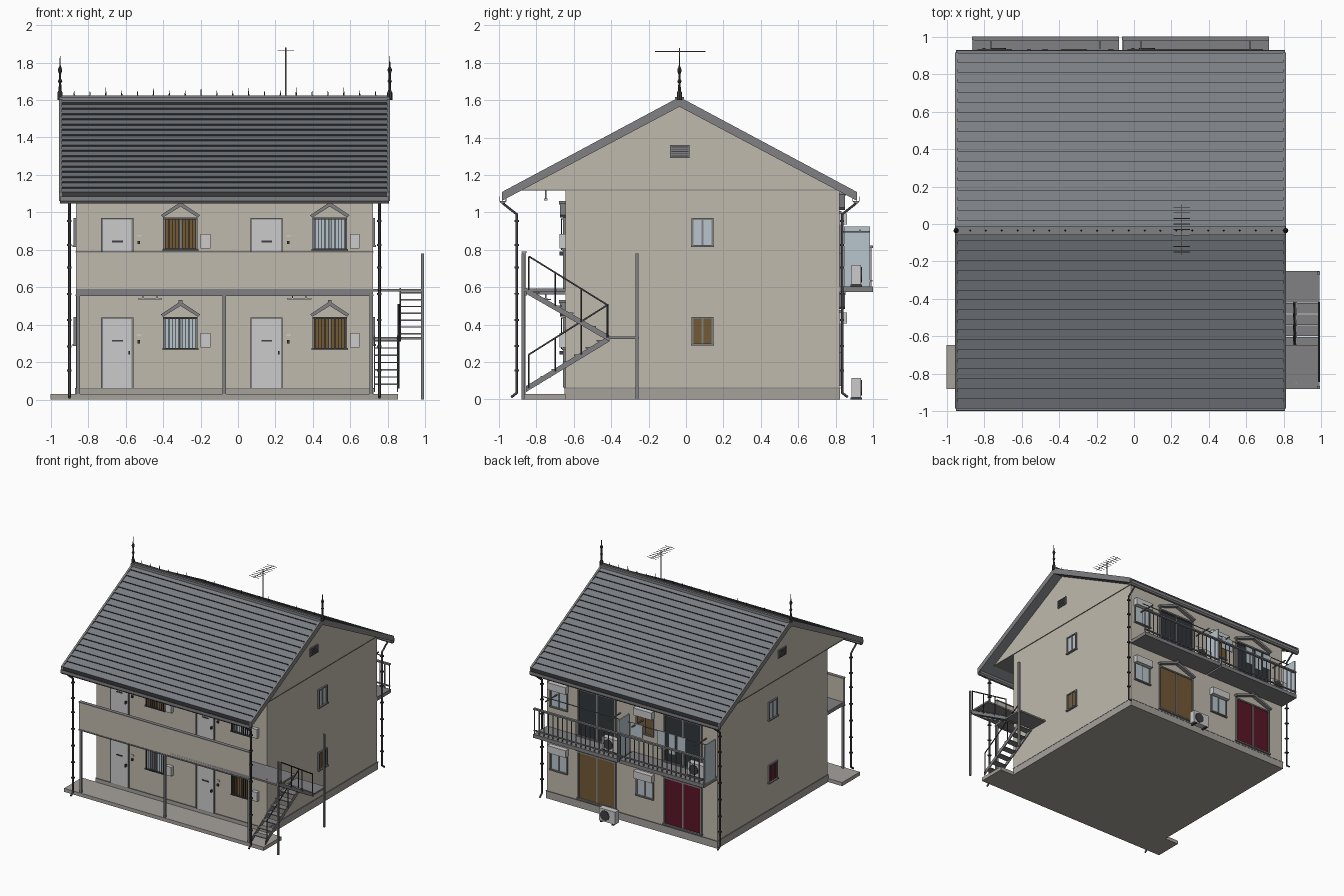
import bpy, bmesh, math
from mathutils import Matrix

if "Cube" in bpy.data.objects:
    bpy.data.objects.remove(bpy.data.objects["Cube"])


def mat(name, r, g, b):
    m = bpy.data.materials.new(name)
    m.diffuse_color = (r, g, b, 1)
    m.use_nodes = True
    m.node_tree.nodes["Principled BSDF"].inputs["Base Color"].default_value = m.diffuse_color
    return m


WALL = mat("wall", .53, .49, .42)
BASE = mat("base", .38, .36, .33)
ROOF = mat("roof", .20, .215, .235)
GREY = mat("grey_trim", .22, .22, .23)
DARK = mat("dark_metal", .05, .05, .055)
DOOR = mat("door", .54, .56, .54)
PALE = mat("pale_blue", .48, .56, .61)
BROWN = mat("brown_curtain", .17, .10, .035)
RED = mat("red_curtain", .10, .008, .02)
NIGHT = mat("dark_glass", .03, .037, .045)
X0, X1, Y0, Y1 = -.865, .72, -.645, .82      # house walls
RY, RZ, SL = -.035, 1.605, .535              # ridge position and roof slope


def finish(name, bm, m):
    bmesh.ops.recalc_face_normals(bm, faces=bm.faces)
    me = bpy.data.meshes.new(name)
    bm.to_mesh(me)
    bm.free()
    me.materials.append(m)
    ob = bpy.data.objects.new(name, me)
    bpy.context.collection.objects.link(ob)
    return ob


def boxes(name, m, *bounds):
    bm = bmesh.new()
    for a, b, c, d, e, f in bounds:
        M = Matrix.Translation(((a+b)/2, (c+d)/2, (e+f)/2)) @ Matrix.Diagonal((abs(b-a), abs(d-c), abs(f-e), 1))
        bmesh.ops.create_cube(bm, size=1, matrix=M)
    return finish(name, bm, m)


def prism(name, m, pts, axis, a, b):
    bm = bmesh.new()
    put = (lambda p, t: (t, p[0], p[1])) if axis == 'x' else (lambda p, t: (p[0], t, p[1]))
    f = bm.faces.new([bm.verts.new(put(p, a)) for p in pts])
    g = bmesh.ops.extrude_face_region(bm, geom=[f])
    v = [e for e in g['geom'] if isinstance(e, bmesh.types.BMVert)]
    bmesh.ops.translate(bm, verts=v, vec=(b-a, 0, 0) if axis == 'x' else (0, b-a, 0))
    return finish(name, bm, m)


def tubes(name, m, r, paths, res=1):
    cu = bpy.data.curves.new(name, 'CURVE')
    cu.dimensions, cu.bevel_depth, cu.bevel_resolution, cu.use_fill_caps = '3D', r, res, True
    for path in paths:
        s = cu.splines.new('POLY')
        s.points.add(len(path)-1)
        for p, co in zip(s.points, path):
            p.co = (*co, 1)
    cu.materials.append(m)
    ob = bpy.data.objects.new(name, cu)
    bpy.context.collection.objects.link(ob)
    bpy.ops.object.select_all(action='DESELECT')
    ob.select_set(True)
    bpy.context.view_layer.objects.active = ob
    bpy.ops.object.convert(target='MESH')


def on(face, a0, a1, d0, d1, z0, z1):
    """Box bounds on a wall: a along it, d outwards from it."""
    if face in ('front', 'back'):
        s, w = (-1, Y0) if face == 'front' else (1, Y1)
        return (a0, a1, w+s*d0, w+s*d1, z0, z1)
    s, w = (-1, X0) if face == 'left' else (1, X1)
    return (w+s*d0, w+s*d1, a0, a1, z0, z1)


def window(name, face, a0, a1, z0, z1, glass, t=.01, frame=GREY):
    mid = (a0+a1)/2
    boxes(name+"_pane", glass, on(face, a0, a1, -.01, .004, z0, z1))
    boxes(name+"_frame", frame,
          on(face, a0-t, a0, -.01, .012, z0, z1), on(face, a1, a1+t, -.01, .012, z0, z1),
          on(face, a0-t, a1+t, -.01, .012, z1, z1+t), on(face, a0-1.4*t, a1+1.4*t, -.01, .018, z0-t, z0),
          on(face, mid-t/2, mid+t/2, 0, .009, z0, z1))


def awning(name, face, c, half, z, rise, depth):
    w, s = (Y0, -1) if face == 'front' else (Y1, 1)
    pts = [(c-half, z), (c-half+.012, z-.012), (c, z+rise-.024), (c+half-.012, z-.012), (c+half, z), (c, z+rise)]
    prism(name, GREY, pts, 'y', w, w+s*depth)
    boxes(name+"_cap", GREY, on(face, c-.01, c+.01, 0, depth+.003, z+rise-.012, z+rise+.006))


# walls, foundation, gable block
boxes("house_walls", WALL, (X0, X1, Y0, Y1, .06, 1.12))
boxes("foundation", BASE, (X0-.004, X1+.004, Y0-.004, Y1+.004, 0, .06))
prism("gable", WALL, [(-.89, 1.12), (.82, 1.12), (RY, 1.575)], 'x', X0-.003, X1+.003)
boxes("wall_trim", GREY, (X0-.006, X1+.006, Y0-.006, Y1+.006, .058, .063),
      (X0-.006, X1+.006, -.89, .82, 1.117, 1.122))
boxes("entrance_slab", BASE, (-1, .855, -.88, Y0, 0, .03))

# roof with stepped tile courses
N, run = 18, .945
left = []
for i in range(N):
    d0, d1 = run*(1-i/N), run*(1-(i+1)/N)
    left += [(d0+.004, RZ-SL*d0+.0085), (d1, RZ-SL*d1)]
up = [(RY-d, z) for d, z in left]
down = [(RY+d, z) for d, z in reversed(left[:-1])]
under = [(RY+run, RZ-SL*run-.03), (RY, RZ-.035), (RY-run, RZ-SL*run-.03)]
roof = prism("tiled_roof", ROOF, up+down+under, 'x', -.945, .80)
roof.data.materials.append(DARK)
for p in roof.data.polygons:
    if abs(p.normal.y) > .6 and p.normal.z < .1:
        p.material_index = 1
e = .95
barge = [(RY-e, RZ-SL*e+.012), (RY, RZ+.012), (RY+e, RZ-SL*e+.012),
         (RY+e, RZ-SL*e-.035), (RY, RZ-.04), (RY-e, RZ-SL*e-.035)]
for n, a in (("left", -.955), ("right", .795)):
    prism(n+"_bargeboard", GREY, barge, 'x', a, a+.016)
for n, s in (("front", -1), ("back", 1)):
    g = RY+s*.925
    pts = [(g, 1.085), (g, 1.06), (g+s*.01, 1.048), (g+s*.028, 1.048), (g+s*.038, 1.06), (g+s*.038, 1.085),
           (g+s*.034, 1.085), (g+s*.034, 1.062), (g+s*.004, 1.062), (g+s*.004, 1.085)]
    prism(n+"_gutter", GREY, pts, 'x', -.95, .805)

# ridge, spikes, finials
boxes("ridge_cap", GREY, (-.955, .81, RY-.025, RY+.025, 1.592, 1.617), (-.94, .8, RY-.006, RY+.006, 1.61, 1.625))
bm = bmesh.new()
for i in range(20):
    h = .045 if i % 3 == 2 else .03
    bmesh.ops.create_cone(bm, segments=6, radius1=.005, radius2=.0005, depth=h, cap_ends=True,
                          matrix=Matrix.Translation((-.875+i*.0847, RY, 1.622+h/2)))
finish("ridge_spikes", bm, DARK)
prof = [(.014, 1.6), (.014, 1.64), (.008, 1.65), (.006, 1.69), (.012, 1.70), (.006, 1.712),
        (.006, 1.74), (.011, 1.755), (.011, 1.765), (.004, 1.78), (.001, 1.835)]
bm = bmesh.new()
for x in (-.95, .81):
    for (r0, z0), (r1, z1) in zip(prof, prof[1:]):
        bmesh.ops.create_cone(bm, segments=8, radius1=r0, radius2=r1, depth=z1-z0, cap_ends=True,
                              matrix=Matrix.Translation((x, RY, (z0+z1)/2)))
finish("finials", bm, DARK)

# aerial
tubes("aerial_mast", GREY, .004, [[(.255, RY, 1.6), (.255, RY, 1.88)]])
tubes("aerial_arms", GREY, .002, [[(.255, -.165, 1.86), (.255, .105, 1.86)]] +
      [[(.21, -.15+i*.03, 1.862), (.30, -.15+i*.03, 1.862)] for i in range(9)])

# downpipes with clips
pipes, clips = [], []
for x in (-.9, .755):
    for s, ye, yw in ((-1, -.975, -.905), (1, .905, .835)):
        pipes.append([(x, ye, 1.06), (x, ye, 1.045), (x, yw, .99), (x, yw, .035), (x, yw+s*.03, .012)])
        clips += [(x-.012, x+.012, yw-.011, yw+.011, z, z+.01) for z in (.15, .28, .42, .56, .7, .82, .95)]
tubes("downpipes", DARK, .008, pipes)
boxes("downpipe_clips", DARK, *clips)

# front walkway, parapet and posts
boxes("walkway_slab", GREY, (X0, X1, -.875, Y0, .56, .59))
boxes("parapet", WALL, (X0, X1, -.875, -.855, .56, .785))
boxes("parapet_cap", GREY, (X0-.003, X1+.003, -.88, -.85, .785, .792), (X0-.003, X1+.003, -.879, -.852, .553, .562))
boxes("walkway_posts", GREY, *[(x-.009, x+.009, -.875, -.857, .03, .56) for x in (-.853, -.073, .711)])

# front doors, barred windows, meter boxes, lamps
for fl, dz in (("lower", 0), ("upper", .53)):
    for side, dx in (("left", 0), ("right", .797)):
        n = f"{fl}_{side}_"
        boxes(n+"door", DOOR, on('front', -.722+dx, -.568+dx, 0, .008, .063+dz, .432+dz))
        boxes(n+"door_frame", GREY, *[on('front', a+dx, b+dx, 0, .013, c+dz, d+dz) for a, b, c, d in
              ((-.731, -.722, .063, .44), (-.568, -.559, .063, .44), (-.731, -.559, .432, .44))])
        boxes(n+"door_fittings", DARK, on('front', -.672+dx, -.615+dx, 0, .012, .31+dz, .32+dz),
              on('front', -.536+dx, -.522+dx, 0, .012, .30+dz, .318+dz),
              on('front', -.584+dx, -.576+dx, 0, .03, .24+dz, .26+dz))
        boxes(n+"bell_plate", DOOR, on('front', -.538+dx, -.515+dx, 0, .008, .34+dz, .35+dz))
        glass = PALE if (fl == "lower") == (side == "left") else BROWN
        window(n+"front_window", 'front', -.39+dx, -.225+dx, .275+dz, .432+dz, glass)
        boxes(n+"window_bars", DARK, *[on('front', -.388+dx+i*.0178, -.384+dx+i*.0178, .018, .023, .27+dz, .437+dz)
                                       for i in range(10)],
              *[on('front', -.4+dx, -.215+dx, .012, .02, z+dz, z+.006+dz) for z in (.27, .432)])
        awning(n+"front_awning", 'front', -.307+dx, .105, .455+dz, .07, .03)
        boxes(n+"meter_box", DOOR, on('front', -.2+dx, -.148+dx, 0, .03, .278+dz, .355+dz))
        boxes(n+"lamp", DOOR, (-.535+dx, -.405+dx, -.76, -.74, .534+dz, .543+dz))
        boxes(n+"lamp_stems", GREY, *[(x+dx, x+.006+dx, -.753, -.747, .54+dz, (.562 if dz == 0 else .592)+dz)
                                      for x in (-.51, -.436)])

# back windows, garden doors, awnings
for fl, dz in (("lower", 0), ("upper", .53)):
    for side, dx in (("left", 0), ("right", .8)):
        n = f"{fl}_{side}_back_"
        glass = NIGHT if dz else (RED if side == "left" else BROWN)
        window(n+"door", 'back', -.715+dx, -.385+dx, .085+dz, .465+dz, glass, .012)
        awning(n+"awning", 'back', -.55+dx, .19, .495+dz, .075, .03)
        window(n+"window", 'back', -.265+dx, -.125+dx, .26+dz, .405+dz,
               BROWN if dz and side == "left" else PALE)
        boxes(n+"shutter_box", DOOR, on('back', -.28+dx, -.11+dx, 0, .04, .405+dz, .465+dz))

# side windows and gable vents
for f in ('left', 'right'):
    window(f+"_lower_window", f, .04, .137, .298, .432, BROWN if f == 'right' else RED)
    window(f+"_upper_window", f, .04, .137, .825, .96, PALE)
    boxes(f+"_vent", GREY, on(f, -.085, .02, 0, .012, 1.292, 1.36))
    boxes(f+"_vent_slats", DARK, *[on(f, -.078, .013, .01, .015, 1.30+i*.012, 1.304+i*.012) for i in range(5)])

# balconies
for n, a, b in (("left", X0, -.08), ("right", -.065, X1)):
    boxes(n+"_balcony_slab", GREY, (a, b, Y1, 1, .575, .605))
    k = 18
    bars = [(a+.006+(b-a-.012)*i/k-.003, a+.006+(b-a-.012)*i/k+.003, .987, .993, .6, .815) for i in range(k+1)]
    boxes(n+"_balcony_railing", GREY, (a, b, .98, 1, .81, .822), (a, b, .984, .996, .63, .638), *bars)
    boxes(n+"_balcony_end", PALE, (a, a+.01, .845, .985, .605, .925))
    tubes(n+"_laundry_pole", GREY, .004, [[(a+.03, .93, .905), (b-.03, .93, .905)]])
    boxes(n+"_pole_arms", GREY, *[(x-.004, x+.004, Y1, .98, .893, .901) for x in (a+.1, b-.1)])
boxes("laundry", PALE, *[(x, x+w, .926, .934, z, .91) for x, w, z in
      ((-.46, .07, .76), (-.55, .06, .74), (-.65, .08, .78), (-.25, .11, .80))])


# air conditioners
def aircon(n, x, z):
    boxes(n, DOOR, (x-.075, x+.075, .885, .935, z+.01, z+.115))
    boxes(n+"_feet", DARK, *[(c-.008, c+.008, .88, .94, z, z+.01) for c in (x-.055, x+.055)])
    bm = bmesh.new()
    bmesh.ops.create_cone(bm, segments=20, radius1=.042, radius2=.042, depth=.006, cap_ends=True,
                          matrix=Matrix.Translation((x+.02, .937, z+.062)) @ Matrix.Rotation(math.pi/2, 4, 'X'))
    finish(n+"_fan", bm, DARK)


aircon("ground_aircon", .08, 0)
aircon("left_balcony_aircon", -.745, .605)
aircon("right_balcony_aircon", .05, .605)

# outside stairs: two flights, landings, posts, railings
boxes("stair_landings", GREY, (X1, .99, -.42, -.25, .322, .336), (X1, .99, -.88, Y0, .578, .592))
boxes("stair_posts", GREY, *[(.977, .993, y-.008, y+.008, 0, .78) for y in (-.262, -.872)])
for n, xa, xb, za, zb, xr in (("lower", .725, .855, .06, .33, .857), ("upper", .862, .988, .585, .33, .988)):
    ya, yb = -.84, -.42
    side = [(ya-.015, za-.02), (yb+.01, zb-.02), (yb+.01, zb+.012), (ya-.015, za+.012)]
    for tag, x in (("inner", xa), ("outer", xb-.007)):
        prism(f"{n}_{tag}_stringer", GREY, side, 'x', x, x+.007)
    boxes(n+"_treads", GREY, *[(xa, xb, ya+(yb-ya)*t-.028, ya+(yb-ya)*t+.028, za+(zb-za)*t, za+(zb-za)*t+.007)
                               for t in [(i+.5)/7 for i in range(7)]])
    rail = [[(xr, ya, za+.18), (xr, yb, zb+.175)]]
    rail += [[(xr, ya+.14*i, za+(zb-za)*i/3), (xr, ya+.14*i, za+(zb-za)*i/3+.18)] for i in range(4)]
    tubes(n+"_stair_railing", DARK, .005, rail)
